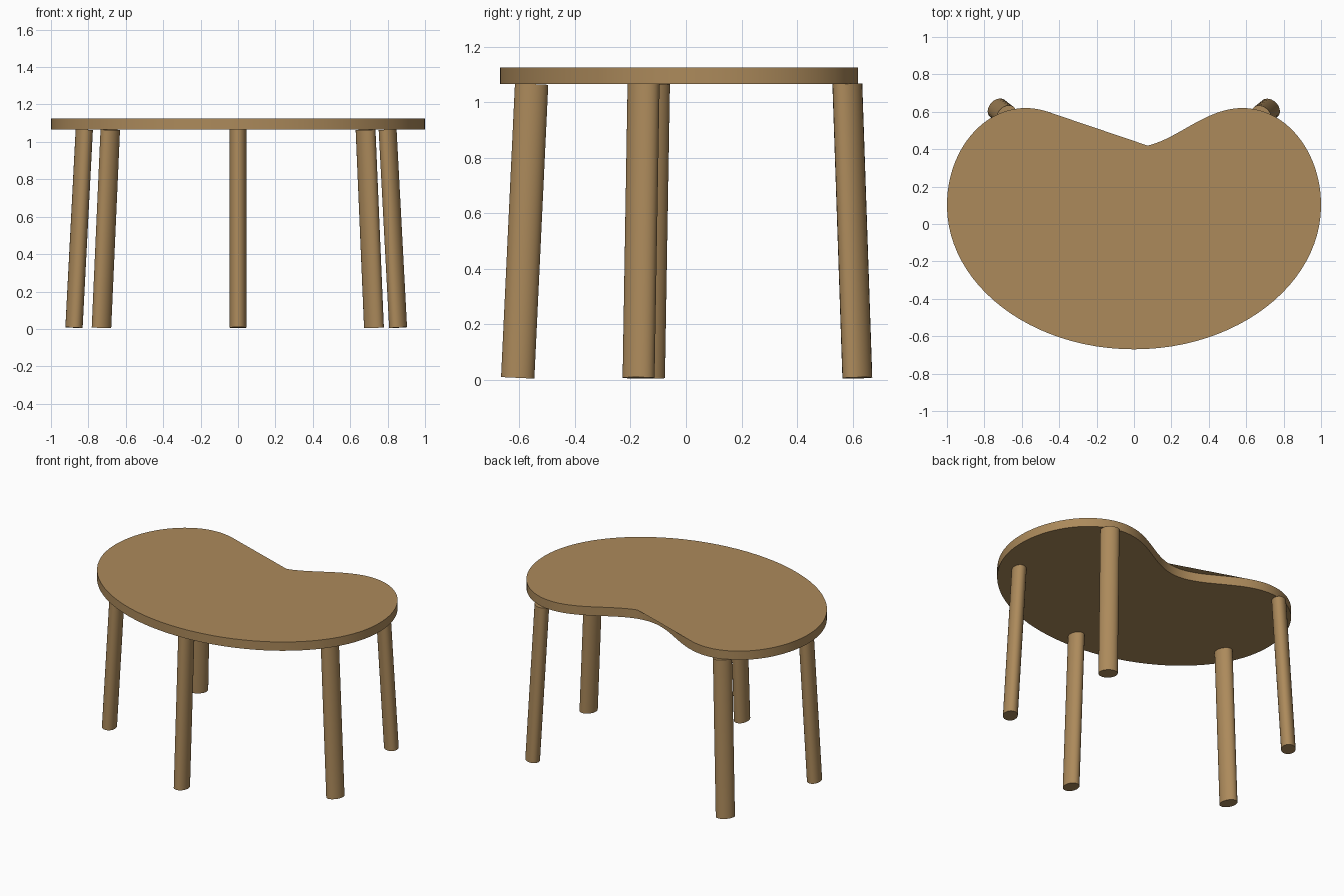
import bpy
import bmesh
import math
from mathutils import Matrix, Vector
from mathutils.geometry import interpolate_bezier

cube = bpy.data.objects.get("Cube")
if cube:
    bpy.data.objects.remove(cube)

WOOD = (0.413, 0.254, 0.105, 1)
wood = bpy.data.materials.new("light_brown_wood")
wood.use_nodes = True
wood.diffuse_color = WOOD
wood.node_tree.nodes["Principled BSDF"].inputs["Base Color"].default_value = WOOD

UNDERSIDE, TOP = 1.065, 1.125


def finish(bm, name):
    """Turn a bmesh into a wooden object with smooth sides and sharp rims."""
    mesh = bpy.data.meshes.new(name)
    bm.to_mesh(mesh)
    bm.free()
    mesh.materials.append(wood)
    obj = bpy.data.objects.new(name, mesh)
    bpy.context.collection.objects.link(obj)
    bpy.ops.object.select_all(action='DESELECT')
    obj.select_set(True)
    bpy.context.view_layer.objects.active = obj
    bpy.ops.object.shade_smooth_by_angle(angle=math.radians(35))
    return obj


# Kidney outline: half of it as curve segments, front centre to notch
half_segments = [
    [(0, -0.67), (0.55, -0.67), (1, -0.325), (1, 0.1)],
    [(1, 0.1), (1, 0.39), (0.81, 0.62), (0.58, 0.62)],
    [(0.58, 0.62), (0.36, 0.62), (0.2, 0.41), (0, 0.41)],
]
half = []
for seg in half_segments:
    half += interpolate_bezier(*[Vector((x, y, 0)) for x, y in seg], 25)[:-1]
half.append(Vector((0, 0.41, 0)))
outline = half + [Vector((-p.x, p.y, 0)) for p in reversed(half[1:-1])]

# Tabletop: the upper face bridges one side of the notch with a straight edge
bm = bmesh.new()
low = [bm.verts.new((p.x, p.y, UNDERSIDE)) for p in outline]
high = [bm.verts.new((p.x, p.y, TOP)) for p in outline]
bm.faces.new(list(reversed(low)))
bm.faces.new([v for v in high if not (v.co.y > 0 and -0.46 < v.co.x < 0.055)])
for i in range(len(outline)):
    j = (i + 1) % len(outline)
    bm.faces.new((low[i], low[j], high[j], high[i]))
finish(bm, "tabletop")

# Splayed oval legs: foot x, y, head x, y and direction of the long axis
legs = {
    "front_leg": ((0, -0.606), (0, -0.556), 90),
    "left_leg": ((0.856, -0.171), (0.8, -0.153), 65),
    "right_leg": ((-0.877, -0.135), (-0.822, -0.117), 105),
    "back_left_leg": ((0.727, 0.617), (0.682, 0.581), 135),
    "back_right_leg": ((-0.73, 0.617), (-0.683, 0.581), 48),
}
for name, (foot, head, turn) in legs.items():
    a = Vector((*foot, 0.007))
    b = Vector((*head, UNDERSIDE))
    axis = b - a
    lean = Vector((0, 0, 1)).rotation_difference(axis).to_matrix().to_4x4()
    place = (Matrix.Translation((a + b) / 2) @ lean
             @ Matrix.Rotation(math.radians(turn), 4, 'Z')
             @ Matrix.Diagonal((0.06, 0.045, 1, 1)))
    bm = bmesh.new()
    bmesh.ops.create_cone(bm, cap_ends=True, segments=40, radius1=1, radius2=1,
                          depth=axis.length, matrix=place)
    finish(bm, name)
